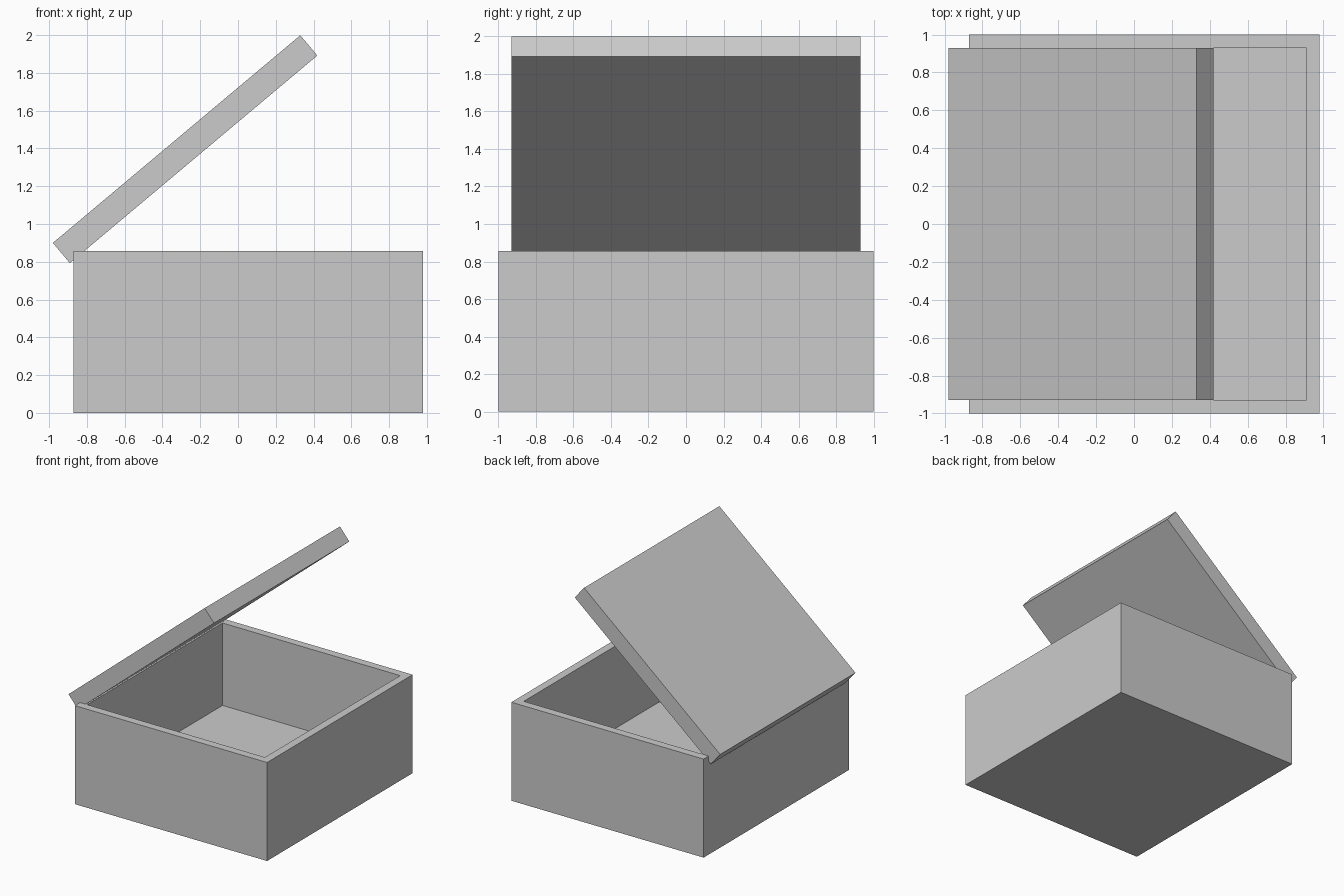
import bpy, bmesh
from math import radians
from mathutils import Matrix, Vector

if "Cube" in bpy.data.objects:
    bpy.data.objects.remove(bpy.data.objects["Cube"])


def make_object(name, bm):
    bmesh.ops.recalc_face_normals(bm, faces=bm.faces[:])
    mesh = bpy.data.meshes.new(name)
    bm.to_mesh(mesh)
    bm.free()
    obj = bpy.data.objects.new(name, mesh)
    bpy.context.collection.objects.link(obj)
    return obj


def block(lo, hi):
    """Axis-aligned block between two corners."""
    lo, hi = Vector(lo), Vector(hi)
    bm = bmesh.new()
    bmesh.ops.create_cube(bm, size=1)
    bmesh.ops.scale(bm, vec=hi - lo, verts=bm.verts)
    bmesh.ops.translate(bm, vec=(lo + hi) / 2, verts=bm.verts)
    return bm


X0, X1, HALF_Y, HEIGHT = -0.87, 0.98, 1.0, 0.857
WALL, THICK = 0.07, 0.14

# Open box: inset the top face to leave the rim, then push it down to the floor
bm = block((X0, -HALF_Y, 0), (X1, HALF_Y, HEIGHT))
bm.normal_update()
top = max(bm.faces, key=lambda f: f.calc_center_median().z)
bmesh.ops.inset_region(bm, faces=[top], thickness=WALL, use_even_offset=True)
cavity = bmesh.ops.extrude_face_region(bm, geom=[top])
bmesh.ops.delete(bm, geom=[top], context='FACES')
floor_verts = [g for g in cavity["geom"] if isinstance(g, bmesh.types.BMVert)]
bmesh.ops.translate(bm, vec=(0, 0, THICK - HEIGHT), verts=floor_verts)
make_object("box_body", bm)

# Lid: slab sized to the opening, propped open about its upper back edge
lid_length = X1 - X0 - 2 * WALL
bm = block((0, -HALF_Y + WALL, -THICK), (lid_length, HALF_Y - WALL, 0))
bmesh.ops.rotate(bm, cent=(0, 0, 0), matrix=Matrix.Rotation(radians(-40), 3, 'Y'),
                 verts=bm.verts)
lid = make_object("lid", bm)
lid.location = (-0.98, 0, 0.90)
